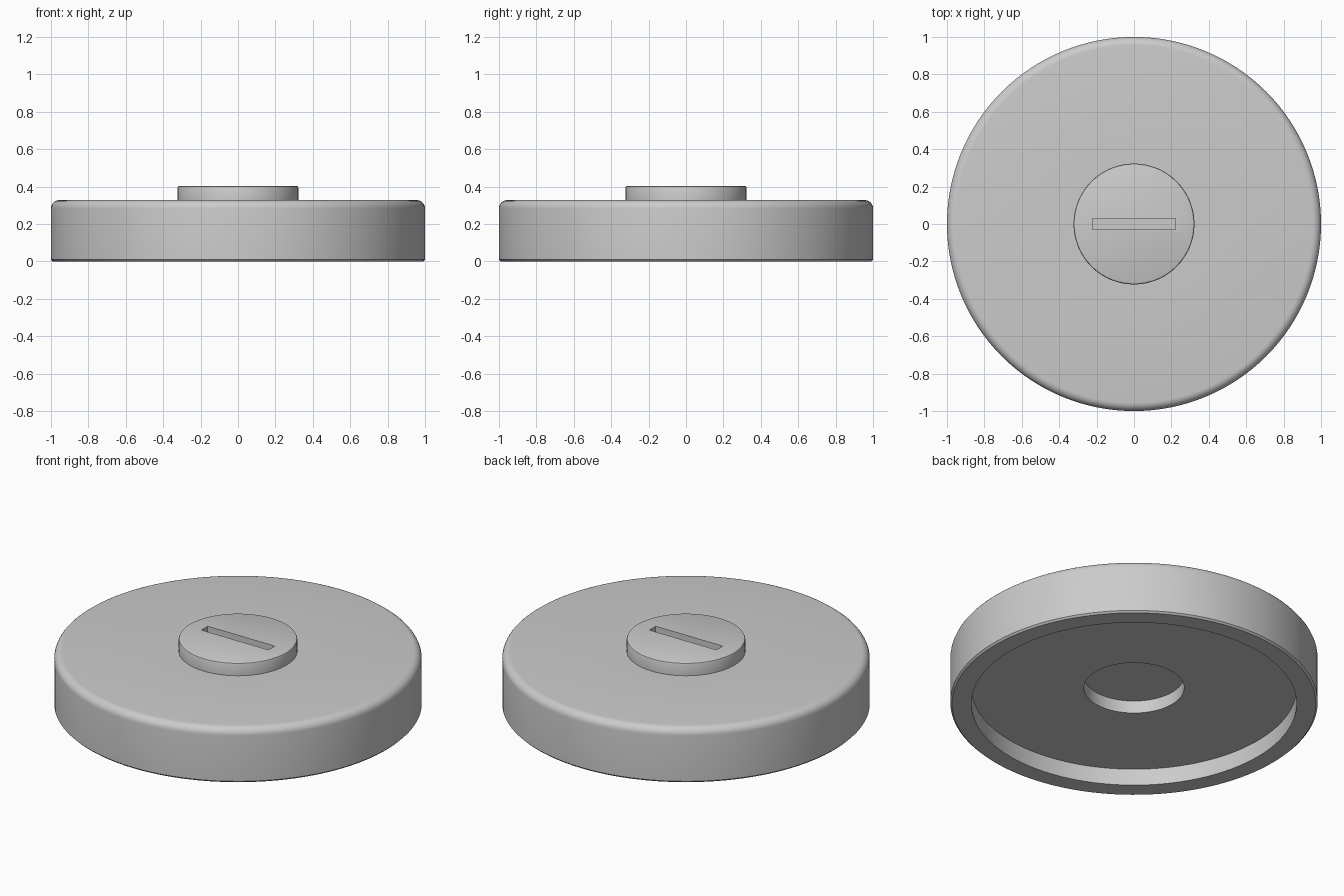
import bpy, bmesh
from math import cos, sin, pi

if "Cube" in bpy.data.objects:
    bpy.data.objects.remove(bpy.data.objects["Cube"])

SEGMENTS = 128


def fillet(radius, z, r, steps):
    """Quarter-round corner from the side wall up to the top face."""
    return [(radius - r + r * cos(a), z - r + r * sin(a))
            for a in (pi / 2 * i / steps for i in range(steps + 1))]


def lathe(name, profile):
    """Revolve (radius, z) points about z and close both ends with discs."""
    bm = bmesh.new()
    rings = [[bm.verts.new((r * cos(2 * pi * i / SEGMENTS), r * sin(2 * pi * i / SEGMENTS), z))
              for i in range(SEGMENTS)] for r, z in profile]
    for a, b in zip(rings, rings[1:]):
        for i in range(SEGMENTS):
            j = (i + 1) % SEGMENTS
            bm.faces.new((a[i], a[j], b[j], b[i]))
    bm.faces.new(rings[0][::-1])
    bm.faces.new(rings[-1])
    bmesh.ops.recalc_face_normals(bm, faces=bm.faces)
    mesh = bpy.data.meshes.new(name)
    bm.to_mesh(mesh)
    bm.free()
    obj = bpy.data.objects.new(name, mesh)
    bpy.context.collection.objects.link(obj)
    return obj


# Cap: underside bore and recess, chamfered foot, rounded rim, raised centre boss
cap = lathe("round_cap", [
    (0.273, 0.175), (0.273, 0.10),
    (0.885, 0.10), (0.885, 0.0),
    (0.99, 0.0), (1.0, 0.01),
    *fillet(1.0, 0.328, 0.045, 6),
    (0.323, 0.328),
    *fillet(0.323, 0.404, 0.01, 2),
])

# Straight slot cut into the boss
bpy.ops.mesh.primitive_cube_add(size=1, location=(0, 0, 0.404))
slot = bpy.context.object
slot.name = "slot_cutter"
slot.scale = (0.445, 0.06, 0.12)
slot.hide_render = True

cut = cap.modifiers.new("slot", 'BOOLEAN')
cut.operation = 'DIFFERENCE'
cut.solver = 'EXACT'
cut.object = slot

bpy.ops.object.select_all(action='DESELECT')
cap.select_set(True)
bpy.context.view_layer.objects.active = cap
bpy.ops.object.modifier_apply(modifier=cut.name)
bpy.data.objects.remove(slot)
bpy.ops.object.shade_smooth_by_angle(angle=pi / 6)
